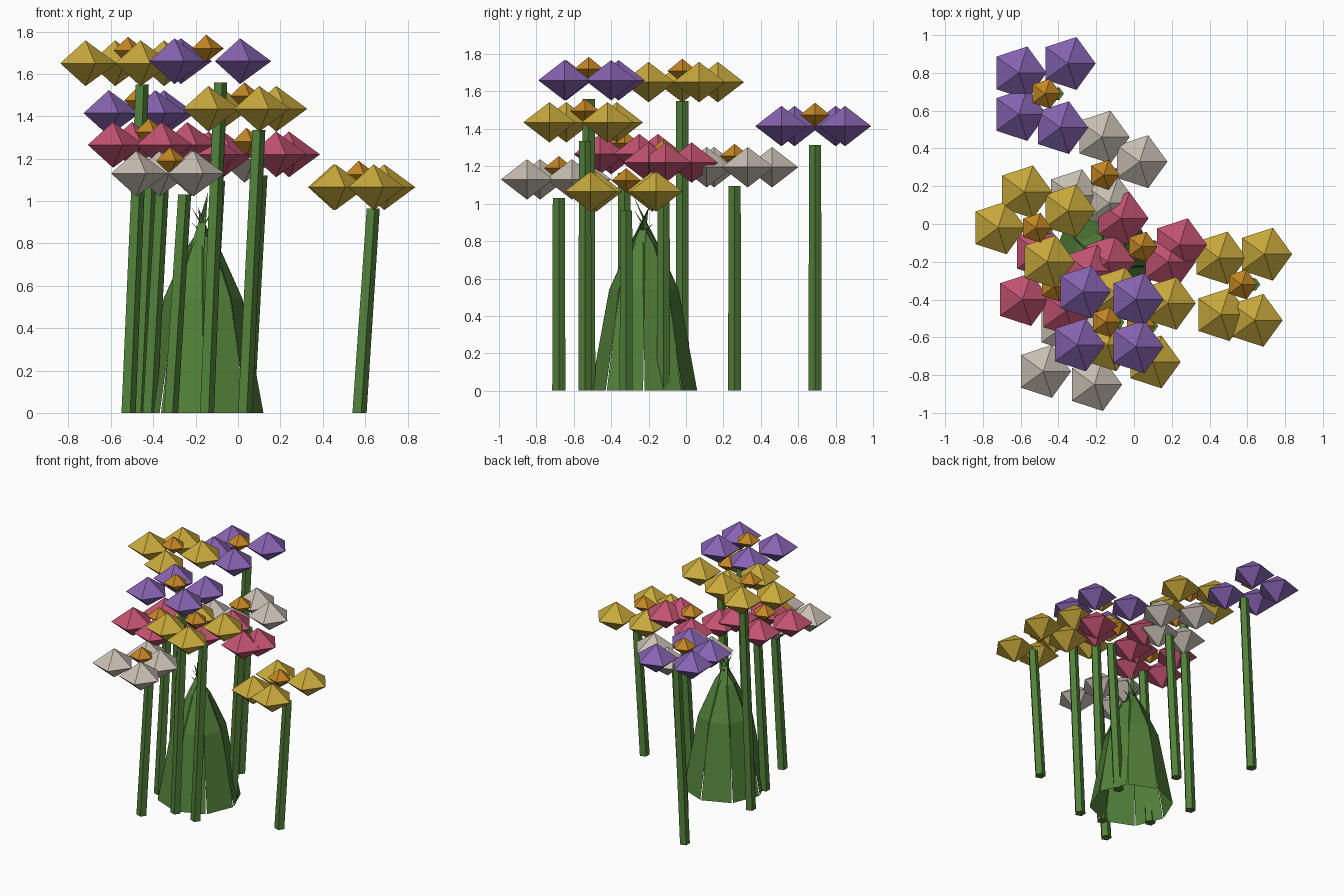
import bpy
import bmesh
from math import cos, sin, pi
from mathutils import Matrix, Vector

default_cube = bpy.data.objects.get("Cube")
if default_cube:
    bpy.data.objects.remove(default_cube, do_unlink=True)


def make_material(name, red, green, blue):
    material = bpy.data.materials.new(name)
    material.use_nodes = True
    colour = (red, green, blue, 1)
    material.diffuse_color = colour
    material.node_tree.nodes["Principled BSDF"].inputs["Base Color"].default_value = colour
    return material


yellow = make_material("petal yellow", .58, .40, .045)
purple = make_material("petal purple", .24, .125, .44)
pink = make_material("petal pink", .54, .085, .165)
white = make_material("petal warm white", .58, .52, .45)
orange = make_material("flower centre orange", .55, .24, .018)
leaf_green = make_material("leaf green", .085, .22, .042)


def finish(name, bm, material):
    """Turn a bmesh into a flat shaded object."""
    mesh = bpy.data.meshes.new(name)
    bm.to_mesh(mesh)
    bm.free()
    mesh.materials.append(material)
    obj = bpy.data.objects.new(name, mesh)
    bpy.context.collection.objects.link(obj)
    return obj


def add_gem(bm, centre, radius, half_height):
    """Five-sided double pyramid."""
    ring = [bm.verts.new(Vector(centre) + Vector((radius * cos(a), radius * sin(a), 0)))
            for a in (2 * pi * i / 5 for i in range(5))]
    top = bm.verts.new(Vector(centre) + Vector((0, 0, half_height)))
    bottom = bm.verts.new(Vector(centre) - Vector((0, 0, half_height)))
    for a, b in zip(ring, ring[1:] + ring[:1]):
        bm.faces.new((a, b, top))
        bm.faces.new((b, a, bottom))


def add_flower(name, material, x, y, z, petals):
    # Petals
    bm = bmesh.new()
    for px, py in petals:
        add_gem(bm, (px, py, z), .147, .108)
    finish(name + "_petals", bm, material)

    # Centre
    bm = bmesh.new()
    add_gem(bm, (x, y, z + .06), .083, .065)
    finish(name + "_centre", bm, orange)

    # Stem, sheared towards +x
    height = z - .1
    bm = bmesh.new()
    bmesh.ops.create_cone(bm, cap_ends=True, segments=5, radius1=.037,
                          radius2=.034, depth=height)
    bmesh.ops.rotate(bm, verts=bm.verts, matrix=Matrix.Rotation(-pi / 2, 3, "Z"))
    for v in bm.verts:
        v.co.z += height / 2
        v.co.x += x + .065 * v.co.z / height
        v.co.y += y
    finish(name + "_stem", bm, leaf_green)


# Flowers, back to front
add_flower("back_purple_flower", purple, -.47, .69, 1.415,
           [(-.61, .8), (-.35, .85), (-.61, .58), (-.39, .51)])
add_flower("back_white_flower", white, -.16, .26, 1.195,
           [(-.17, .46), (.03, .33), (-.32, .15), (-.13, .11)])
add_flower("left_yellow_flower", yellow, -.52, -.02, 1.65,
           [(-.58, .17), (-.72, -.02), (-.35, .07), (-.46, -.2)])
add_flower("middle_pink_flower", pink, .04, -.12, 1.22,
           [(-.07, .03), (.24, -.11), (.18, -.2), (-.14, -.2)])
add_flower("left_pink_flower", pink, -.42, -.33, 1.265,
           [(-.59, -.4), (-.5, -.15), (-.24, -.25), (-.36, -.46)])
add_flower("right_yellow_flower", yellow, .57, -.32, 1.065,
           [(.69, -.16), (.45, -.18), (.46, -.48), (.64, -.51)])
add_flower("front_purple_flower", purple, -.15, -.52, 1.66,
           [(-.27, -.36), (.01, -.4), (-.3, -.64), (.01, -.65)])
add_flower("front_yellow_flower", yellow, .03, -.54, 1.435,
           [(.18, -.42), (.1, -.73), (-.09, -.37), (-.14, -.64)])
add_flower("front_white_flower", white, -.32, -.68, 1.13,
           [(-.48, -.78), (-.21, -.85), (-.37, -.54), (-.22, -.61)])

# Tuft of broad leaves that bend inwards and cross at the tips
leaf_count = 8
for i in range(leaf_count):
    angle = 2 * pi * (i + .5) / leaf_count
    outward = Vector((cos(angle), sin(angle), 0))
    sideways = Vector((-sin(angle), cos(angle), 0))
    root = Vector((-.165, -.225, 0))
    tip_height = .9 + .07 * (i % 3)
    bm = bmesh.new()
    rows = []
    for radius, half_width, height in ((.265, .105, 0), (.17, .075, .54), (.07, .035, .78)):
        middle = root + outward * radius + Vector((0, 0, height))
        rows.append([bm.verts.new(middle + sideways * half_width * s) for s in (-1, 1)])
    for low, high in zip(rows, rows[1:]):
        bm.faces.new((low[0], low[1], high[1], high[0]))
    tip = bm.verts.new(root - outward * .06 + Vector((0, 0, tip_height)))
    bm.faces.new((rows[-1][0], rows[-1][1], tip))
    finish("leaf_" + str(i + 1), bm, leaf_green)
